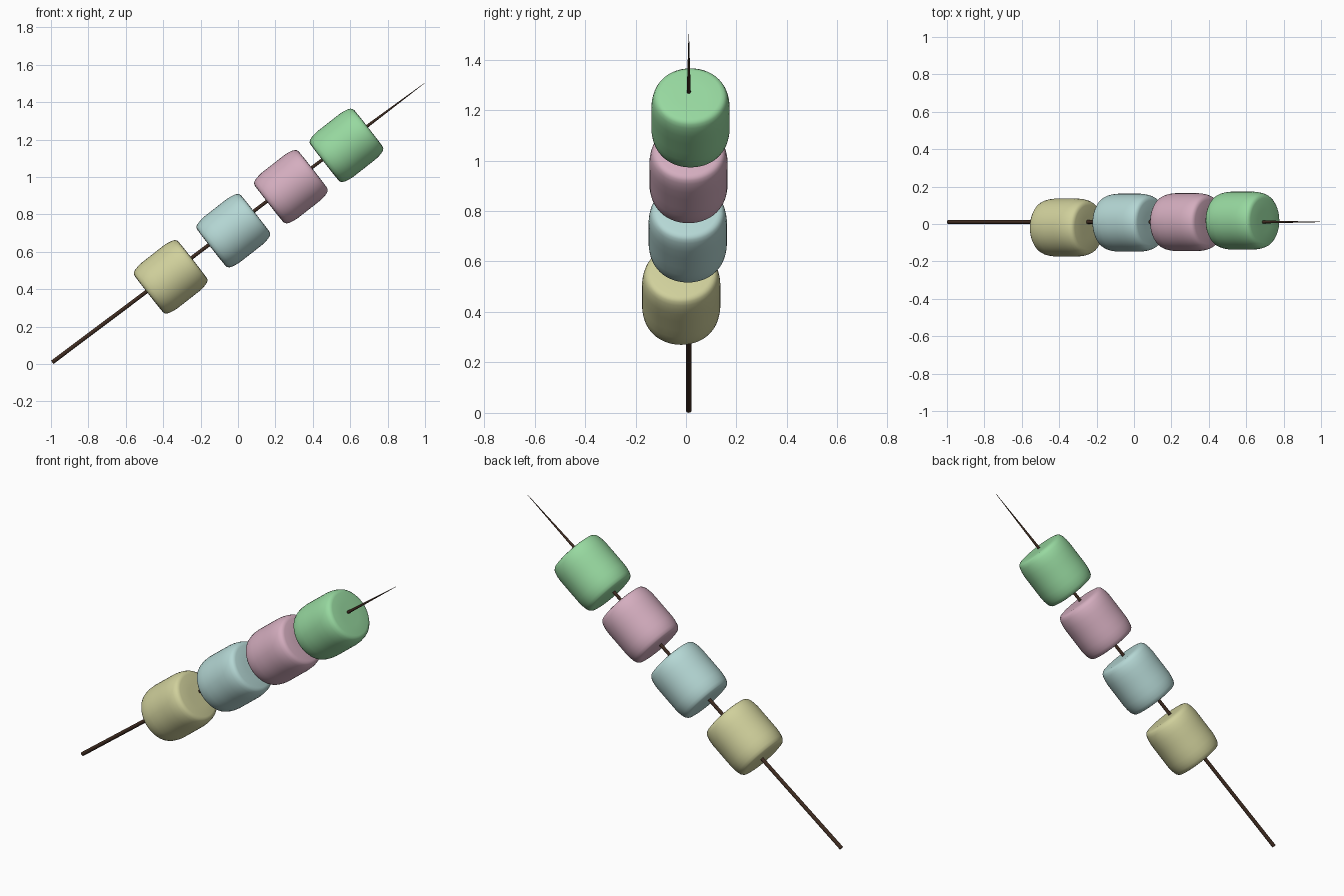
import bpy, bmesh, math
from mathutils import Matrix, Vector

if "Cube" in bpy.data.objects:
    bpy.data.objects.remove(bpy.data.objects["Cube"])


def lathe(name, profile, sides, colour, matrix, angle):
    """Spin a (radius, z) profile around z and place it with the matrix."""
    bm = bmesh.new()
    rings = []
    for r, z in profile:
        rings.append([bm.verts.new((r * math.cos(2 * math.pi * i / sides),
                                    r * math.sin(2 * math.pi * i / sides), z))
                      for i in range(sides)])
    for a, b in zip(rings, rings[1:]):
        for i in range(sides):
            j = (i + 1) % sides
            bm.faces.new((a[i], a[j], b[j], b[i]))
    bm.faces.new(rings[0][::-1])
    bm.faces.new(rings[-1])
    bm.normal_update()
    mesh = bpy.data.meshes.new(name)
    bm.to_mesh(mesh)
    bm.free()
    mat = bpy.data.materials.new(name + "_colour")
    mat.diffuse_color = (*colour, 1)
    mat.use_nodes = True
    mat.node_tree.nodes["Principled BSDF"].inputs["Base Color"].default_value = mat.diffuse_color
    mesh.materials.append(mat)
    ob = bpy.data.objects.new(name, mesh)
    bpy.context.collection.objects.link(ob)
    ob.matrix_world = matrix
    bpy.ops.object.select_all(action='DESELECT')
    ob.select_set(True)
    bpy.context.view_layer.objects.active = ob
    bpy.ops.object.shade_smooth_by_angle(angle=math.radians(angle))


def place(centre, tilt):
    """Lean the z axis towards +x so it rises at the tilt angle."""
    return Matrix.Translation(Vector(centre)) @ Matrix.Rotation(math.radians(90 - tilt), 4, 'Y')


# Tapered stick
lathe("skewer", [(0.011, 0), (0.009, 1.6), (0.008, 2.1), (0.001, 2.487)], 12,
      (0.05, 0.025, 0.015), place((-0.993, 0.011, 0.009), 36.87), 40)

# Marshmallow profile: gently barrelled side, softened rim, flat ends
half = [(0.155, 0.03), (0.155, 0.075), (0.1525, 0.1), (0.148, 0.122),
        (0.142, 0.137), (0.133, 0.146), (0.12, 0.149), (0.06, 0.150), (0.012, 0.150)]
profile = [(r, -z) for r, z in reversed(half)] + half

# Four marshmallows along the stick
for name, centre, colour in [
        ("yellow_marshmallow", (-0.360, -0.019, 0.466), (0.63, 0.63, 0.33)),
        ("blue_marshmallow", (-0.025, 0.007, 0.713), (0.46, 0.68, 0.66)),
        ("pink_marshmallow", (0.283, 0.010, 0.948), (0.66, 0.42, 0.52)),
        ("green_marshmallow", (0.580, 0.018, 1.169), (0.31, 0.69, 0.35))]:
    lathe(name, profile, 48, colour, place(centre, 38), 60)
